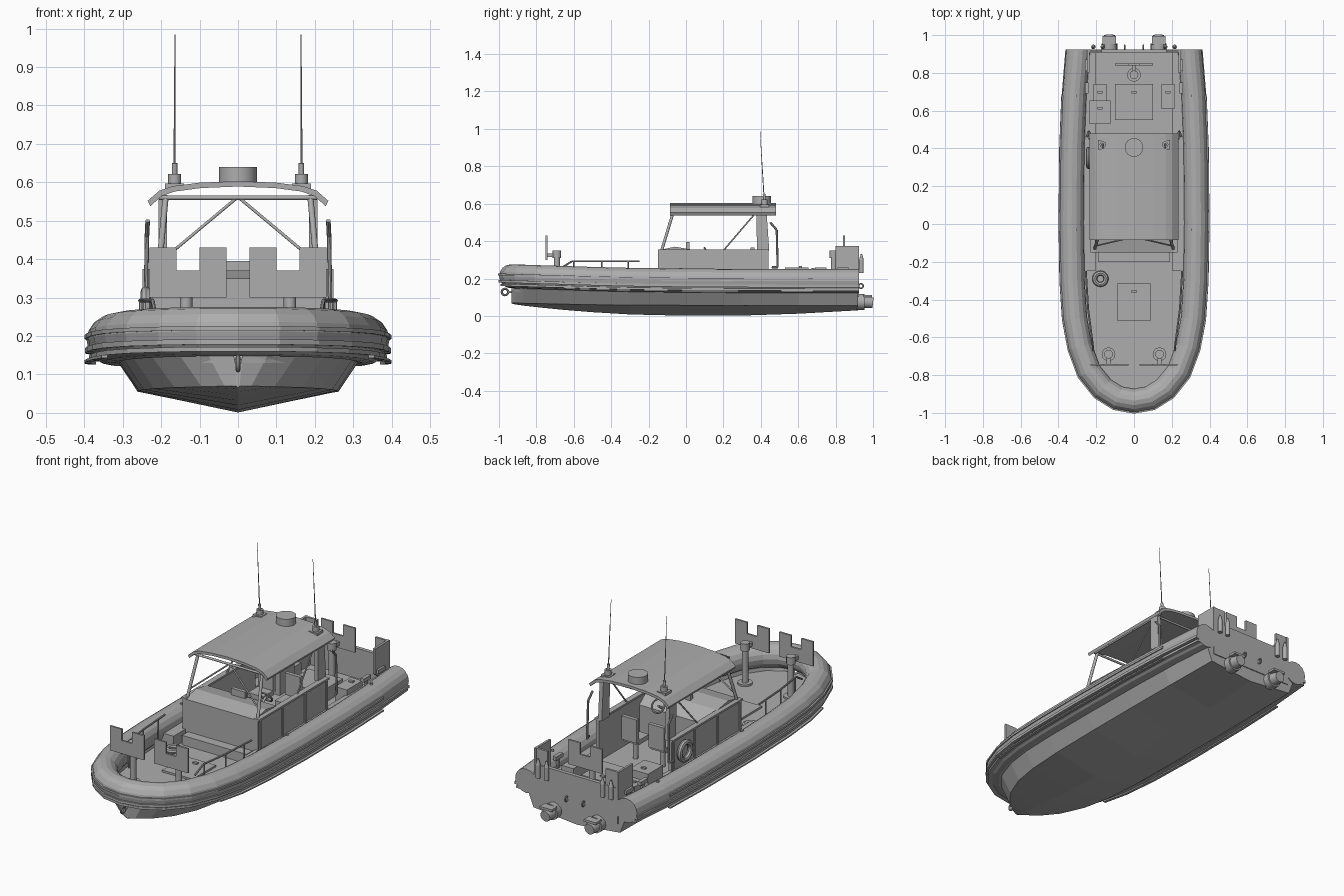
import bpy, bmesh, math
from mathutils import Vector

if "Cube" in bpy.data.objects:
    bpy.data.objects.remove(bpy.data.objects["Cube"])

grey = bpy.data.materials.new("hull_grey")
grey.diffuse_color = (0.42, 0.42, 0.42, 1)
grey.use_nodes = True
grey.node_tree.nodes["Principled BSDF"].inputs["Base Color"].default_value = grey.diffuse_color


def finish(name, bm, smooth=False):
    bmesh.ops.recalc_face_normals(bm, faces=bm.faces[:])
    me = bpy.data.meshes.new(name)
    bm.to_mesh(me)
    bm.free()
    me.materials.append(grey)
    ob = bpy.data.objects.new(name, me)
    bpy.context.collection.objects.link(ob)
    if smooth:
        bpy.context.view_layer.objects.active = ob
        ob.select_set(True)
        bpy.ops.object.shade_smooth_by_angle(angle=math.radians(40))
        ob.select_set(False)
    return ob


def loft(name, rings, smooth=False):
    """Skin a list of closed rings and cap both ends."""
    bm = bmesh.new()
    vs = [[bm.verts.new(p) for p in r] for r in rings]
    n = len(vs[0])
    for a, b in zip(vs, vs[1:]):
        for i in range(n):
            j = (i + 1) % n
            bm.faces.new((a[i], a[j], b[j], b[i]))
    bm.faces.new(vs[0])
    bm.faces.new(vs[-1])
    return finish(name, bm, smooth)


def box(name, x0, x1, y0, y1, z0, z1):
    return loft(name, [[(x0, y0, z), (x1, y0, z), (x1, y1, z), (x0, y1, z)] for z in (z0, z1)])


def rod(name, a, b, r, r2=None, n=12):
    a, b = Vector(a), Vector(b)
    q = (b - a).to_track_quat('Z', 'Y')
    ring = lambda c, rad: [c + q @ Vector((rad * math.cos(t), rad * math.sin(t), 0))
                           for t in (2 * math.pi * i / n for i in range(n))]
    return loft(name, [ring(a, r), ring(b, r if r2 is None else r2)], True)


def pipe(name, pts, r, n=8):
    for a, b in zip(pts, pts[1:]):
        rod(name, a, b, r, n=n)


def torus(name, c, R, r, axis):
    bm = bmesh.new()
    q = Vector(axis).to_track_quat('Z', 'Y')
    g = []
    for i in range(20):
        t = 2 * math.pi * i / 20
        g.append([bm.verts.new(Vector(c) + q @ Vector((
            (R + r * math.cos(s)) * math.cos(t), (R + r * math.cos(s)) * math.sin(t), r * math.sin(s))))
            for s in (2 * math.pi * k / 8 for k in range(8))])
    for i in range(20):
        for k in range(8):
            a, b = g[i], g[(i + 1) % 20]
            bm.faces.new((a[k], a[(k + 1) % 8], b[(k + 1) % 8], b[k]))
    finish(name, bm, True)


def prism(name, outline, axis, lo, hi):
    """Extrude a 2D outline along x or y."""
    put = (lambda p, t: (t, p[0], p[1])) if axis == 'x' else (lambda p, t: (p[0], t, p[1]))
    return loft(name, [[put(p, t) for p in outline] for t in (lo, hi)])


# Centre line of the inflatable collar, stern to bow on one side, then mirrored
half = [(.295, .925, .186), (.315, .68, .186), (.326, .4, .187), (.33, 0, .189), (.325, -.3, .193),
        (.312, -.5, .198), (.285, -.65, .203), (.237, -.78, .207), (.165, -.87, .21), (.085, -.92, .212)]
path = [Vector(p) for p in half] + [Vector((0, -.935, .212))] + [Vector((-x, y, z)) for x, y, z in half[::-1]]


def sweep(name, pts, section, smooth=False):
    rings = []
    for i, p in enumerate(pts):
        t = pts[min(i + 1, len(pts) - 1)] - pts[max(i - 1, 0)]
        nrm = Vector((-t.y, t.x, 0)).normalized()
        if i in (0, len(pts) - 1):
            nrm = Vector((math.copysign(1, nrm.x), 0, 0))
        rings.append([p + nrm * u + Vector((0, 0, v)) for u, v in section])
    return loft(name, rings, smooth)


R = .064
sweep("inflatable_collar", path, [(R * math.cos(t), R * math.sin(t)) for t in
                                  (2 * math.pi * i / 16 for i in range(16))])
rect = lambda u0, u1, v0, v1: [(u0, v0), (u1, v0), (u1, v1), (u0, v1)]
sweep("upper_rub_strake", path[1:-1], rect(.058, .069, .003, .014))
sweep("lower_rub_strake", path, rect(.05, .068, -.034, -.02))
sweep("bottom_rub_strake", path, rect(.025, .058, -.052, -.04))
for side in (path[1:7], path[-7:-1]):
    sweep("side_fender_rail", side, rect(.055, .07, -.06, -.053))

# Hull: y, keel z, chine x, chine z, sheer x
stations = [(.92, .03, .255, .055, .295), (.6, .012, .26, .055, .318), (.3, .002, .262, .056, .325),
            (0, .001, .262, .057, .328), (-.3, .008, .258, .058, .322), (-.5, .02, .245, .06, .308),
            (-.65, .032, .218, .063, .28), (-.78, .045, .165, .066, .23), (-.87, .055, .095, .068, .155),
            (-.915, .062, .035, .07, .08), (-.932, .066, .004, .07, .012)]
rings = []
for y, k, cx, cz, sx in stations:
    r = [(cx, cz), (sx, .155), (sx * .9, .155), (sx * .88, .13)]
    rings.append([(0, y, k)] + [(x, y, z) for x, z in r] + [(-x, y, z) for x, z in r[::-1]])
loft("hull", rings)
torus("bow_ring", (0, -.968, .128), .017, .006, (1, 0, 0))
rod("bow_ring_bolt", (0, -.955, .128), (0, -.91, .128), .006)

# Transom, stern plates and twin jets
box("transom", -.245, .245, .905, .925, .1, .29)
for s in (-1, 1):
    prism("stern_side_plate", [(.8, .24), (.925, .14), (.925, .375), (.8, .375)], 'x', s * .236, s * .248)
    box("stern_corner_plate", *sorted((s * .17, s * .245)), .91, .922, .28, .375)
    rod("jet_housing", (s * .13, .91, .075), (s * .13, .955, .075), .042, n=16)
    rod("jet_nozzle", (s * .13, .95, .075), (s * .13, 1, .07), .034, .028, 16)
    prism("jet_bucket", [(.955, .105), (.998, .1), (.998, .113), (.955, .118)], 'y', 0, .001).hide_render = True
    box("jet_bucket_plate", s * .13 - .036, s * .13 + .036, .95, .995, .1, .112)
    for k in (.165, .215):
        rod("stern_bottle", (s * k, .938, .23), (s * k, .938, .3), .012)
        rod("bottle_neck", (s * k, .938, .3), (s * k, .938, .33), .012, .004)
    torus("towing_eye", (s * .05, .935, .16), .012, .004, (1, 0, 0))
    box("side_deck", *sorted((s * .205, s * .275)), -.25, .92, .12, .19)

# Shields with a notch, each on a pedestal
def shield(x, y, py, w):
    o = [(-w, .3), (w, .3), (w, .43), (w * .3, .43), (w * .3, .37), (-w * .3, .37), (-w * .3, .43), (-w, .43)]
    prism("shield", [(x + u, v) for u, v in o], 'y', y - .005, y + .005)
    post = x * .135 / .13
    rod("pedestal_base", (post, py, .128), (post, py, .14), .036, n=20)
    rod("pedestal", (post, py, .13), (post, py, .32), .016)
    rod("pedestal_head", (post, py, .31), (post, py, .35), .023)
    box("shield_bracket", post - .01, post + .01, min(y, py), max(y, py), .315, .335)


for s in (-1, 1):
    shield(s * .13, -.745, -.69, .1)
shield(0, .845, .79, .1)

# Cabin: low side walls with door frames, console, seats
for s in (-1, 1):
    box("cabin_side", *sorted((s * .205, s * .222)), -.15, .44, .13, .35)
    for y in (-.14, .05, .24, .42):
        box("door_frame", *sorted((s * .218, s * .228)), y, y + .012, .19, .35)
    box("side_sill", *sorted((s * .2, s * .23)), -.15, .44, .345, .355)
    rod("seat_post", (s * .08, .31, .13), (s * .08, .31, .23), .013)
    box("seat_cushion", s * .08 - .045, s * .08 + .045, .26, .35, .225, .25)
    box("seat_back", s * .08 - .045, s * .08 + .045, .345, .365, .24, .365)
prism("console", [(-.15, .13), (.1, .13), (.1, .3), (.03, .355), (-.06, .37), (-.15, .35)], 'x', -.206, .206)
box("console_step", -.19, .19, -.2, -.14, .13, .18)
box("instrument_screen", -.04, .04, .0, .02, .35, .395)
torus("steering_wheel", (.08, .12, .335), .035, .005, (0, .8, .6))
rod("steering_column", (.08, .12, .335), (.08, .07, .3), .006)
torus("life_ring", (-.24, .35, .27), .045, .014, (1, 0, 0))

# Canopy with turned-down edges
top = [(0, .603), (.1, .599), (.17, .59), (.205, .578), (.235, .552)]
under = [(x * .97, z - .014) for x, z in top]
outer = [(-x, z) for x, z in top[:0:-1]] + top
inner = [(-x, z) for x, z in under[:0:-1]] + under
prism("canopy", outer + inner[::-1], 'y', -.085, .48)
for y in (-.07, .42):
    rod("canopy_crossbar", (-.205, y, .56), (.205, y, .56), .006)
for s in (-1, 1):
    rod("canopy_side_bar", (s * .2, -.07, .56), (s * .2, .45, .56), .006)
    rod("front_pillar", (s * .208, -.13, .35), (s * .188, -.065, .565), .008)
    rod("windscreen_brace", (s * .2, -.115, .395), (0, -.068, .562), .004)
    rod("side_brace", (s * .208, .2, .35), (s * .192, .38, .56), .004)
    prism("rear_pillar", [(.38, .35), (.445, .35), (.43, .565), (.375, .565)], 'x', s * .185, s * .207)
    # Grab poles beside the cabin
    pipe("grab_pole", [(s * .235, .45, .5), (s * .237, .485, .46), (s * .24, .49, .26), (s * .25, .46, .26)], .006)
    # Whip aerials
    box("aerial_foot", s * .165 - .025, s * .165 + .025, .395, .445, .58, .597)
    rod("aerial_base", (s * .165, .42, .59), (s * .165, .42, .622), .017)
    rod("aerial_collar", (s * .165, .42, .62), (s * .165, .417, .65), .007)
    rod("aerial_whip", (s * .165, .417, .64), (s * .164, .396, .985), .003, .0012, 6)
    # Bow hand rails
    rail = [(s * .215, -.67, .255), (s * .222, -.61, .292), (s * .243, -.45, .292), (s * .255, -.25, .292)]
    pipe("bow_rail", rail, .005)
    for x, y in ((.222, -.6), (.243, -.45), (.253, -.31)):
        rod("rail_post", (s * x, y, .15), (s * x, y, .292), .004)
    for y in (.68, -.03):
        rod("collar_valve", (s * .31, y, .245), (s * .31, y, .256), .008)
    for y in (.72, .84):
        box("cleat", s * .25 - .01, s * .25 + .01, y - .03, y + .03, .24, .26)
        box("cleat_foot", s * .25 - .006, s * .25 + .006, y - .01, y + .01, .18, .25)
rod("radar_dome", (0, .405, .598), (0, .405, .64), .049, n=24)

# Deck hatches, lockers and rope coil
for name, x0, x1, y0, y1, z in (("bow_hatch", -.09, .09, -.51, -.315, .14), ("stern_hatch", -.1, .1, .55, .74, .2),
                                ("port_locker", -.235, -.125, .53, .655, .26),
                                ("port_rear_locker", -.215, -.145, .655, .74, .22),
                                ("starboard_locker", .145, .215, .61, .74, .22)):
    box(name, x0, x1, y0, y1, .128, z)
    cx = (x0 + x1) / 2
    box("hatch_handle", cx - .012, cx + .012, y1 - .05, y1 - .035, z - .002, z + .008)
torus("rope_coil", (-.178, -.29, .145), .03, .013, (0, 0, 1))
